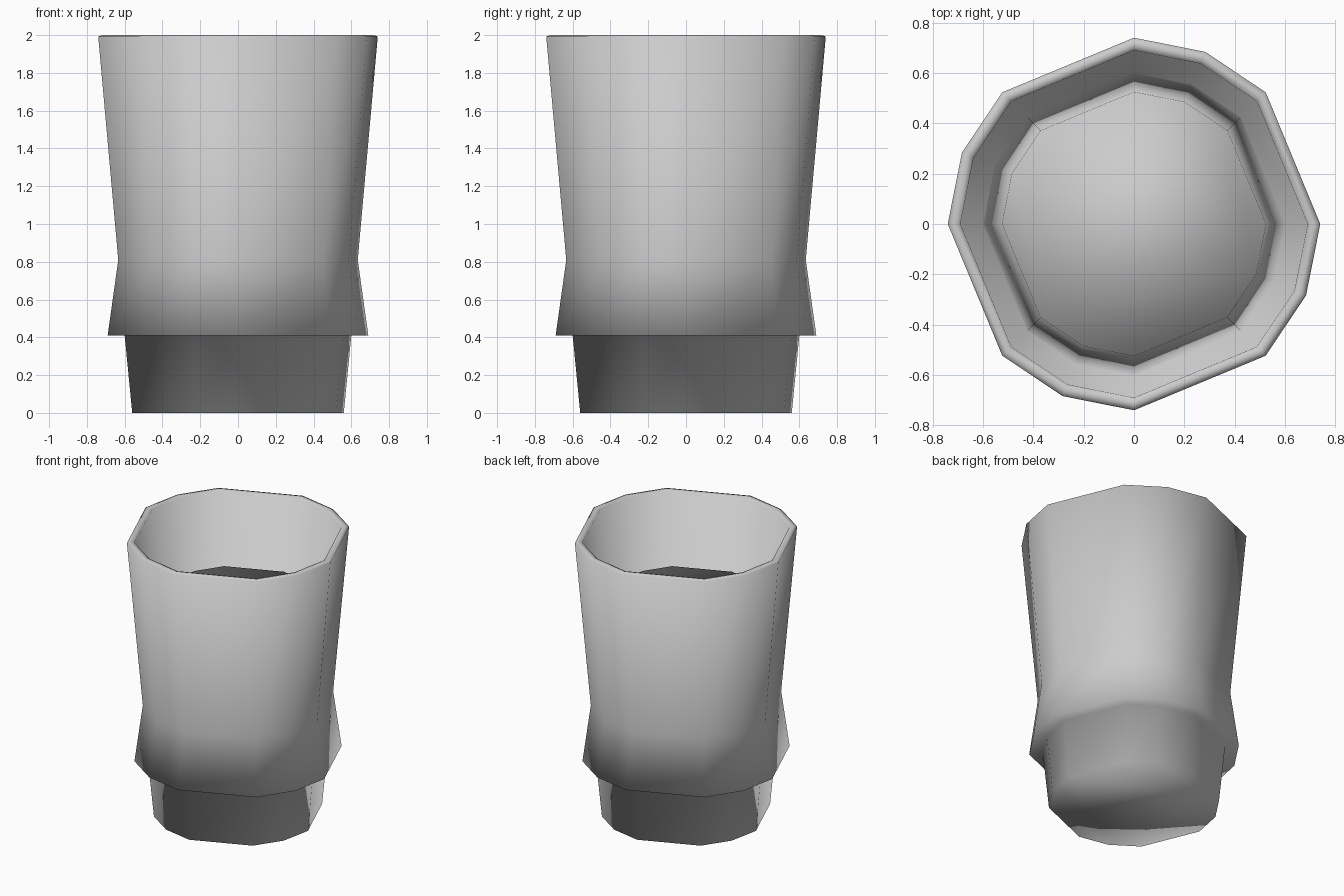
import bpy, bmesh
from math import radians, sin, cos

cube = bpy.data.objects.get("Cube")
if cube:
    bpy.data.objects.remove(cube)

grey = bpy.data.materials.new("plain_grey")
grey.use_nodes = True
colour = (0.6, 0.6, 0.6, 1)
grey.diffuse_color = colour
grey.node_tree.nodes["Principled BSDF"].inputs["Base Color"].default_value = colour

# Uneven twelve-sided outline, the same in every quarter turn
ANGLES = [radians(90 * q + a) for q in range(4) for a in (0, 45, 67.5)]


def turned(name, profile):
    """Sweep a (radius, height) profile round the outline and cap both ends."""
    bm = bmesh.new()
    rings = [[bm.verts.new((r * cos(a), r * sin(a), z)) for a in ANGLES]
             for r, z in profile]
    n = len(ANGLES)
    for low, high in zip(rings, rings[1:]):
        for i in range(n):
            j = (i + 1) % n
            bm.faces.new((low[i], low[j], high[j], high[i]))
    bm.faces.new(rings[0][::-1])
    bm.faces.new(rings[-1])
    for f in bm.faces:
        f.smooth = True
    mesh = bpy.data.meshes.new(name)
    bm.to_mesh(mesh)
    bm.free()
    mesh.materials.append(grey)
    obj = bpy.data.objects.new(name, mesh)
    bpy.context.collection.objects.link(obj)


# Tapered cup: flat base, flared collar, outer wall, rounded rim, inner wall
turned("cup_body", [(0.56, 0), (0.6, 0.41), (0.69, 0.41), (0.634, 0.81),
                    (0.74, 1.993), (0.715, 2), (0.69, 1.993), (0.6, 1.0)])

# Raised plug inside the cup
turned("inner_plug", [(0.6, 0.99), (0.525, 1.525)])
